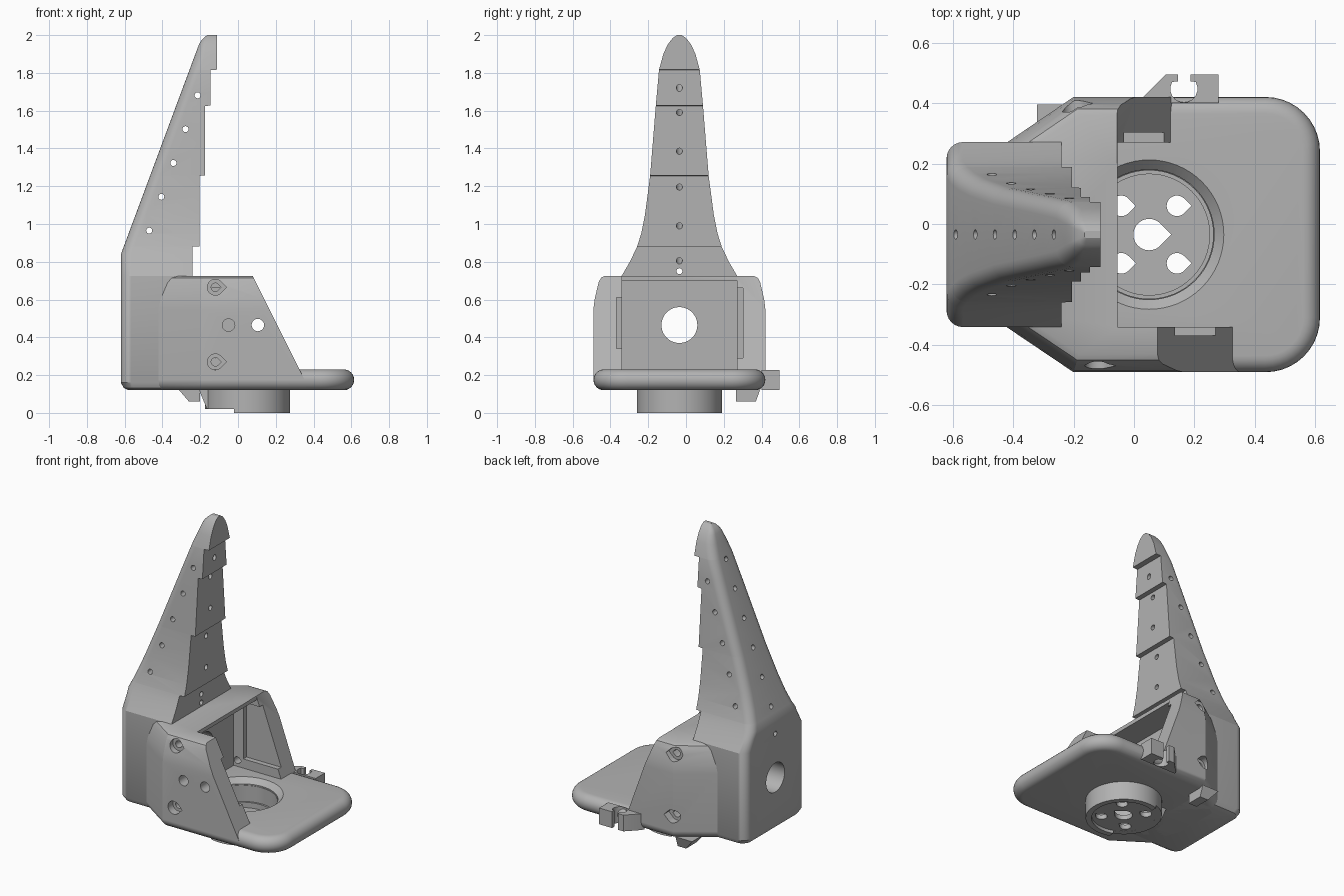
import bpy, bmesh, math
from mathutils import Vector

if "Cube" in bpy.data.objects:
    bpy.data.objects.remove(bpy.data.objects["Cube"])

grey = bpy.data.materials.new("plain_grey")
grey.use_nodes = True
grey.diffuse_color = (0.45, 0.45, 0.45, 1)
grey.node_tree.nodes["Principled BSDF"].inputs["Base Color"].default_value = (0.45, 0.45, 0.45, 1)

YC = -0.035  # middle of the model across its width


def loft(name, rings):
    """Skin a stack of equal rings and cap both ends."""
    bm = bmesh.new()
    rows = [[bm.verts.new(p) for p in ring] for ring in rings]
    n = len(rows[0])
    for a, b in zip(rows, rows[1:]):
        for i in range(n):
            j = (i + 1) % n
            bm.faces.new((a[i], a[j], b[j], b[i]))
    bm.faces.new(rows[0])
    bm.faces.new(rows[-1])
    bmesh.ops.recalc_face_normals(bm, faces=bm.faces)
    mesh = bpy.data.meshes.new(name)
    bm.to_mesh(mesh)
    bm.free()
    mesh.materials.append(grey)
    ob = bpy.data.objects.new(name, mesh)
    bpy.context.collection.objects.link(ob)
    return ob


def prism(name, pts, axis, a, b):
    place = {"x": lambda u, v, w: (w, u, v),
             "y": lambda u, v, w: (u, w, v),
             "z": lambda u, v, w: (u, v, w)}[axis]
    return loft(name, [[place(u, v, w) for u, v in pts] for w in (a, b)])


def box(name, x, y, z):
    return prism(name, [(x[0], y[0]), (x[1], y[0]), (x[1], y[1]), (x[0], y[1])], "z", *z)


def arc(cx, cy, r, start, end, n):
    return [(cx + r * math.cos(math.radians(start + (end - start) * i / n)),
             cy + r * math.sin(math.radians(start + (end - start) * i / n))) for i in range(n + 1)]


def circle(cx, cy, r, n=48):
    return arc(cx, cy, r, 0, 360, n)[:-1]


def teardrop(cx, cy, r):
    return arc(cx, cy, r, 45, 315, 24) + [(cx + r * math.sqrt(2), cy)]


def rod(name, p, q, r):
    p, q = Vector(p), Vector(q)
    turn = (q - p).to_track_quat("Z", "Y")
    return loft(name, [[c + turn @ Vector((u, v, 0)) for u, v in circle(0, 0, r, 16)] for c in (p, q)])


def inset(pts, d):
    """Move the sides of a convex counter-clockwise outline inward."""
    out = []
    for i, p in enumerate(pts):
        p, a, b = Vector(p), Vector(pts[i - 1]), Vector(pts[(i + 1) % len(pts)])
        e, f = (p - a).normalized(), (b - p).normalized()
        n1, n2 = Vector((-e.y, e.x)), Vector((-f.y, f.x))
        out.append(p + (n1 + n2) * d / (1 + n1.dot(n2)))
    return out


def stack(name, pts, levels):
    return loft(name, [[(x, y, z) for x, y in inset(pts, d)] for z, d in levels])


def carve(ob, cutters):
    for c in cutters:
        m = ob.modifiers.new("cut", "BOOLEAN")
        m.operation, m.solver, m.object = "DIFFERENCE", "EXACT", c
        c.hide_render = True
    deps = bpy.context.evaluated_depsgraph_get()
    mesh = bpy.data.meshes.new_from_object(ob.evaluated_get(deps))
    ob.modifiers.clear()
    ob.data = mesh


# Base plate with rounded right corners and a full round edge
left_side = [(-0.2, 0.42), (-0.42, 0.27), (-0.5, 0.216), (-0.5, -0.289), (-0.43, -0.335), (-0.2, -0.49)]
outline = left_side + arc(0.435, -0.31, 0.18, -90, 0, 10) + arc(0.435, 0.24, 0.18, 0, 90, 10)
edge = [(0.175 - 0.055 * math.cos(t), 0.055 - 0.055 * math.sin(t))
        for t in [math.pi * i / 12 for i in range(13)]]
base_plate = stack("base_plate", outline, edge)

# Housing: tapered shoulders, hollow inside, open towards +x
housing = stack("housing", left_side + [(0.45, -0.49), (0.45, 0.42)],
                [(0.175, 0), (0.55, 0), (0.6, 0.006), (0.69, 0.027), (0.715, 0.04), (0.725, 0.06)])

# Spine: block and stepped upright horn, one loft
widths = [(0.725, 0.306), (0.8, 0.262), (0.88, 0.224), (0.95, 0.202), (1.05, 0.182), (1.255, 0.155),
          (1.625, 0.125), (1.815, 0.108), (1.9, 0.085), (1.95, 0.062), (1.985, 0.035), (2.0, 0.012)]
steps = [(0.88, -0.24), (1.255, -0.205), (1.625, -0.175), (1.815, -0.145), (9, -0.11)]


def half_width(z):
    for (z0, w0), (z1, w1) in zip(widths, widths[1:]):
        if z <= z1:
            return w0 + (w1 - w0) * max(0, z - z0) / (z1 - z0)
    return widths[-1][1]


def spine_ring(z, shrink=0):
    back = -0.62 + max(0, z - 0.84) * 0.372 + shrink
    back += max(0, z - 1.95) ** 2 * 10
    front = next(x for top, x in steps if z <= top)
    w = half_width(z) - shrink
    r = min(0.055, 0.6 * w)
    pts = [(front, YC - w), (front, YC + w)]
    pts += arc(back + r, YC + w - r, r, 90, 180, 6) + arc(back + r, YC - w + r, r, 180, 270, 6)
    return [(x, y, z) for x, y in pts]


heights = {0.725, 0.84, 1.15, 1.4, 1.5, 1.7, 1.97} | {z for z, w in widths}
heights |= {z + 0.002 for z, x in steps[:-1]}
spine = loft("spine", [spine_ring(0.12, 0.04), spine_ring(0.132, 0.015), spine_ring(0.16)]
             + [spine_ring(z) for z in sorted(heights)])

# Cup under the plate, lowered on its left half
CX = 0.05
cup = prism("cup", circle(CX, YC, 0.225, 64), "z", 0, 0.19)

# Cutters for plate and cup
seat = loft("seat_cutter", [[(x, y, z) for x, y in circle(CX, YC, r, 64)]
                            for z, r in [(0.085, 0.212), (0.195, 0.212), (0.235, 0.252), (0.3, 0.252)]])
well = prism("well_cutter", circle(CX, YC, 0.2, 64), "z", 0.05, 0.2)
under = prism("under_cutter", circle(CX, YC, 0.19, 64), "z", -0.1, 0.02)
notch = box("notch_cutter", (-0.3, -0.02), (-0.4, 0.3), (-0.1, 0.0195))
drops = [prism("drop_cutter", teardrop(CX, YC, 0.052), "z", -0.1, 0.3)]
for sx in (-1, 1):
    for sy in (-1, 1):
        x, y = CX + sx * 0.092, YC + sy * 0.095
        drops.append(prism("drop_cutter", teardrop(x, y, 0.034), "z", -0.1, 0.3))
        drops.append(prism("drop_cutter", teardrop(x, y, 0.058), "z", 0.06, 0.3))

# Cutters for the housing
cavity = box("cavity_cutter", (-0.22, 1), (-0.34, 0.27), (0.1, 0.7))
opening = box("opening_cutter", (-0.055, 1), (-0.34, 0.27), (0.1, 1))
front_slant = prism("slant_cutter", [(0.04, 0.8), (0.39, 0.1), (1, 0.1), (1, 0.8)], "y", -1, -0.3)
back_slant = prism("slant_cutter", [(-0.084, 0.8), (0.168, 0.1), (1, 0.1), (1, 0.8)], "y", 0.2, 1)
front_pocket = box("pocket_cutter", (-0.15, 1), (-0.368, -0.3), (0.34, 0.61))
back_pocket = box("pocket_cutter", (-0.15, 1), (0.2, 0.303), (0.29, 0.66))
shaft = prism("shaft_cutter", circle(YC, 0.465, 0.095), "x", -1, 0)
wall_holes = [prism("wall_hole_cutter", circle(x, 0.465, 0.033, 24), "y", -1, -0.2) for x in (-0.05, 0.105)]
for z in (0.27, 0.665):
    for x, skin, inner, outer in ((-0.12, -0.44, -0.3, -1), (-0.195, 0.37, 0.2, 1)):
        wall_holes.append(prism("screw_cutter", teardrop(x, z, 0.042), "y", skin, outer))
        wall_holes.append(prism("screw_cutter", teardrop(x, z, 0.022), "y", inner, outer))

# Cutters for the small cord holes in the horn
cords = [rod("cord_cutter", (-0.47 + 0.064 * i, -1, 0.965 + 0.179 * i),
             (-0.47 + 0.064 * i, 1, 0.965 + 0.179 * i), 0.016) for i in range(5)]
cords.append(rod("cord_cutter", (-1, YC, 0.75), (0, YC, 0.75), 0.016))
for i, z in enumerate((0.805, 0.99, 1.195, 1.385, 1.59, 1.72)):
    x = -0.59 + 0.065 * i
    front = Vector((next(f for top, f in steps if z <= top), YC, z))
    back = Vector((x, YC, 0.84 + (x + 0.62) * 2.69))
    reach = (back - front).normalized() * 0.1
    cords.append(rod("cord_cutter", front - reach, back + reach, 0.016))

carve(base_plate, [prism("plate_cutter", circle(CX, YC, 0.215, 64), "z", 0, 0.4), seat])
carve(housing, [cavity, opening, front_slant, back_slant, front_pocket, back_pocket, shaft] + wall_holes)
carve(spine, [shaft] + cords)
carve(cup, [seat, well, under, notch] + drops)

# Clip on the back edge with a keyhole slot
slot = arc(0.165, 0.447, 0.045, 150, 390, 12)
clip = prism("back_clip", [(0.02, 0.4), (0.03, 0.42), (0.105, 0.495), (0.145, 0.495), (0.145, 0.472)] + slot
             + [(0.187, 0.472), (0.187, 0.495), (0.28, 0.495), (0.28, 0.4)], "z", 0.122, 0.228)

# Lugs below the plate
lug = loft("under_lug", [[(-0.32, y0, z0), (-0.2, y0, z0), (-0.2, y1, z0), (-0.32, y1, z0)] if z0 > 0.1 else
                         [(-0.26, y0, z0), (-0.2, y0, z0), (-0.2, y1, z0), (-0.26, y1, z0)]
                         for y0, y1, z0 in ((0.265, 0.37, 0.06), (0.265, 0.395, 0.13))])
wedge = prism("cup_wedge", [(-0.21, 0.13), (-0.165, 0.022), (-0.12, 0.022), (-0.12, 0.13)], "y", -0.12, 0.05)

# Remove the cutters and smooth what is left
for ob in [o for o in bpy.data.objects if "_cutter" in o.name]:
    bpy.data.objects.remove(ob)
for ob in (base_plate, housing, spine, cup, clip, lug, wedge):
    ob.data.shade_smooth()
    ob.data.set_sharp_from_angle(angle=math.radians(30))
